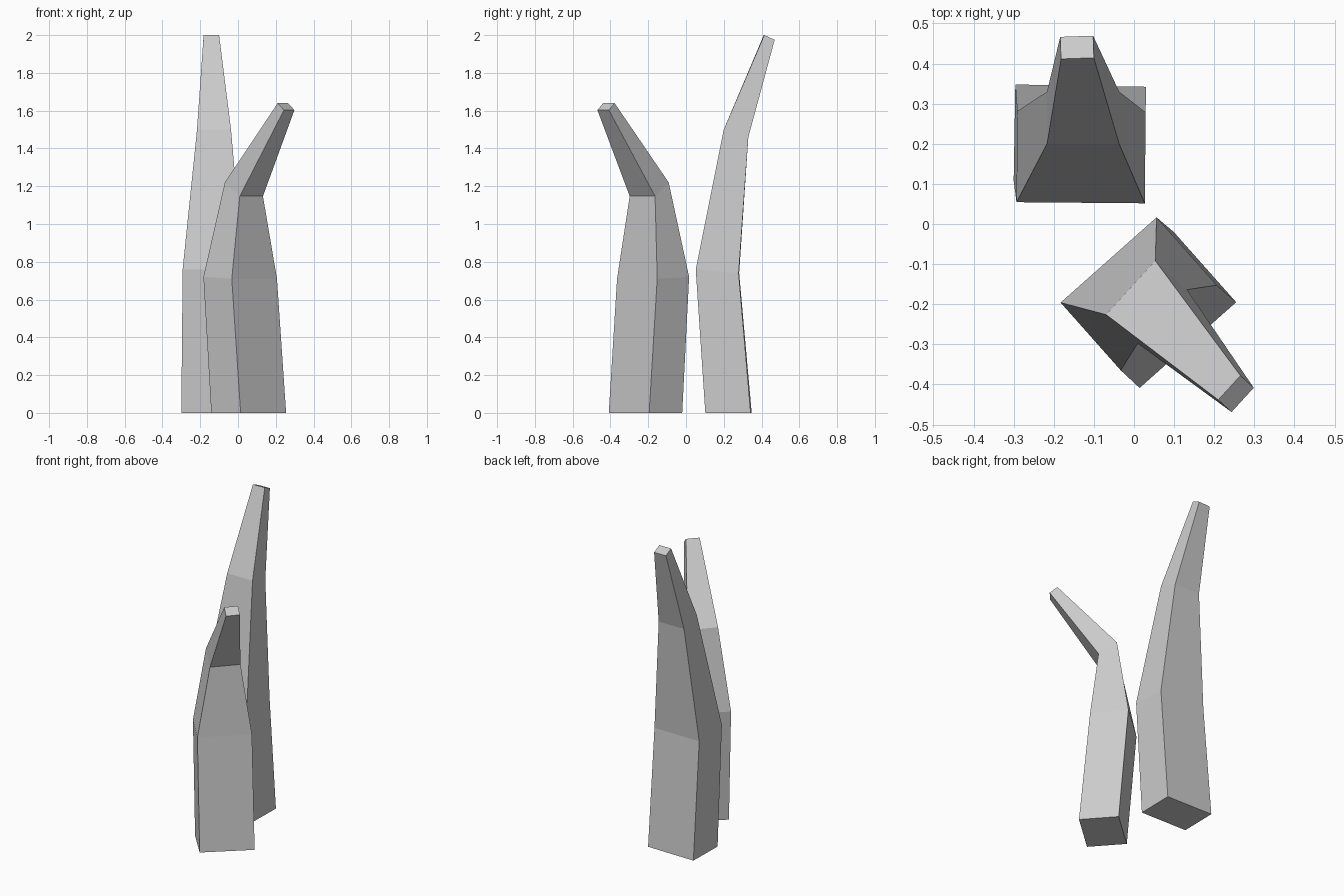
import bpy
import bmesh
from math import radians
from mathutils import Matrix, Vector

cube = bpy.data.objects.get("Cube")
if cube:
    bpy.data.objects.remove(cube, do_unlink=True)

# One plain grey for everything
grey = bpy.data.materials.new("stone_grey")
grey.use_nodes = True
colour = (0.6, 0.6, 0.6, 1)
grey.diffuse_color = colour
grey.node_tree.nodes["Principled BSDF"].inputs["Base Color"].default_value = colour


def make_spike(name, heading, rings):
    """Loft a bent four-sided spike that leans along its heading (degrees).

    Ring: inner reach, inner height, outer reach, outer height,
    sideways centre, half width, turn in degrees.
    """
    bm = bmesh.new()
    aim = Matrix.Rotation(radians(heading), 3, "Z")
    loops = []
    for inner, inner_z, outer, outer_z, side, half, turn in rings:
        centre = Vector(((inner + outer) / 2, side, 0))
        depth = (outer - inner) / 2
        twist = Matrix.Rotation(radians(turn), 3, "Z")
        loop = []
        for sx, sy in ((-1, -1), (1, -1), (1, 1), (-1, 1)):
            point = centre + twist @ Vector((sx * depth, sy * half, 0))
            point.z = outer_z if sx > 0 else inner_z
            loop.append(bm.verts.new(aim @ point))
        loops.append(loop)

    # Sides between neighbouring rings, then both end caps
    for low, high in zip(loops, loops[1:]):
        for i in range(4):
            j = (i + 1) % 4
            bm.faces.new((low[i], low[j], high[j], high[i]))
    bm.faces.new(reversed(loops[0]))
    bm.faces.new(loops[-1])
    bmesh.ops.recalc_face_normals(bm, faces=bm.faces)

    mesh = bpy.data.meshes.new(name)
    bm.to_mesh(mesh)
    bm.free()
    mesh.materials.append(grey)
    obj = bpy.data.objects.new(name, mesh)
    bpy.context.collection.objects.link(obj)
    return obj


# Tall spike leaning backwards
make_spike("tall_back_spike", 90, [
    (0.105, 0, 0.345, 0, 0.135, 0.163, -1),
    (0.053, 0.76, 0.28, 0.74, 0.132, 0.16, -0.5),
    (0.2, 1.5, 0.33, 1.46, 0.127, 0.09, 0),
    (0.413, 2, 0.468, 1.975, 0.142, 0.041, 2),
])

# Shorter spike leaning out towards the front left corner
make_spike("short_front_spike", -48.4, [
    (0.081, 0, 0.315, 0, -0.1, 0.161, 0),
    (0.025, 0.72, 0.251, 0.71, -0.107, 0.16, 0),
    (0.113, 1.22, 0.22, 1.147, -0.106, 0.091, 6),
    (0.463, 1.64, 0.508, 1.603, -0.091, 0.041, 6),
])
